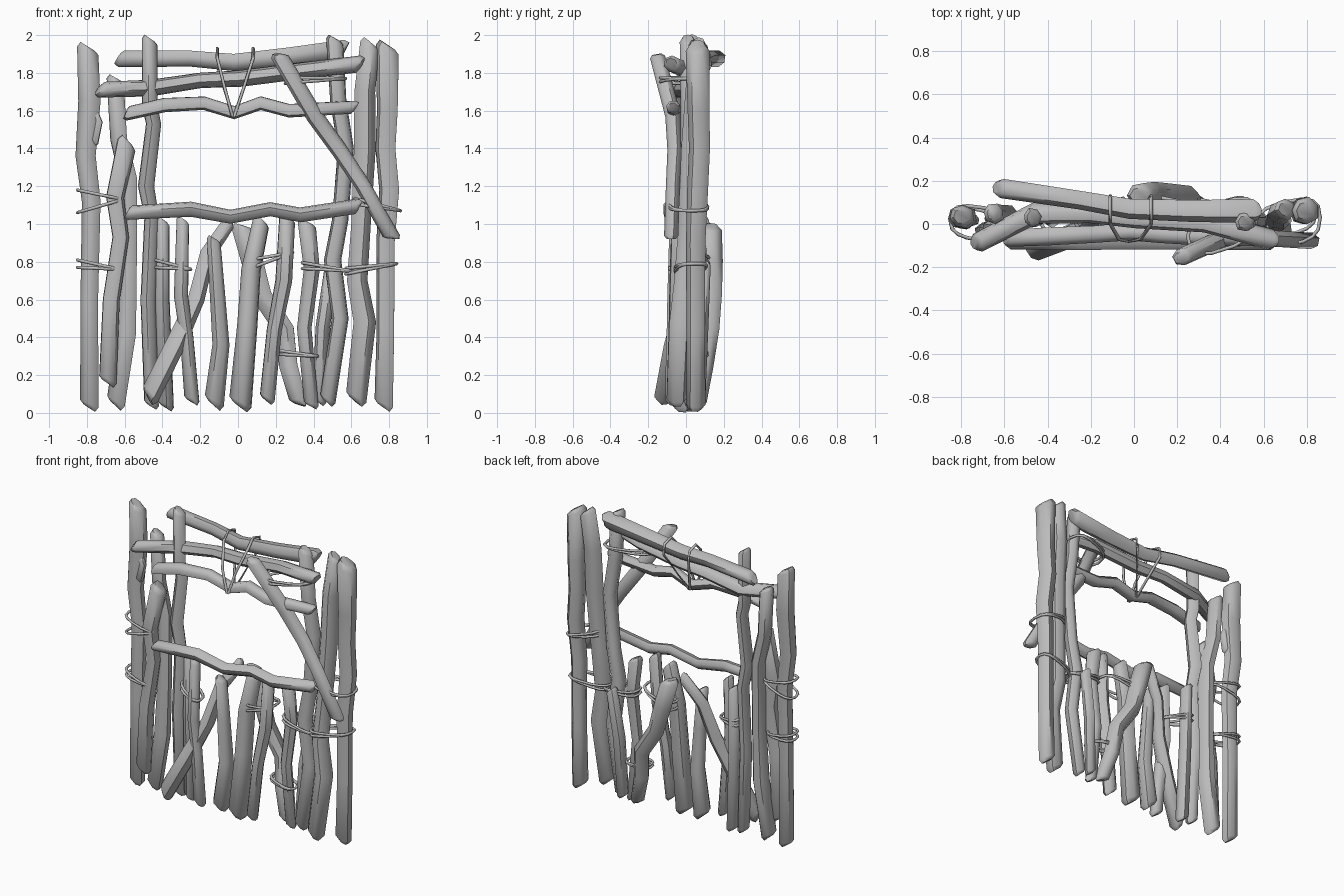
import bpy
import bmesh
import math
import random
from mathutils import Vector

cube = bpy.data.objects.get("Cube")
if cube:
    bpy.data.objects.remove(cube, do_unlink=True)

random.seed(4)
SIDES = 7

grey = bpy.data.materials.new("weathered_grey_wood")
grey.use_nodes = True
colour = (0.5, 0.5, 0.5, 1)
grey.diffuse_color = colour
grey.node_tree.nodes["Principled BSDF"].inputs["Base Color"].default_value = colour


def finish(name, bm, angle):
    """Turn a bmesh into a shaded, coloured object."""
    bmesh.ops.recalc_face_normals(bm, faces=bm.faces[:])
    mesh = bpy.data.meshes.new(name)
    bm.to_mesh(mesh)
    bm.free()
    mesh.materials.append(grey)
    obj = bpy.data.objects.new(name, mesh)
    bpy.context.collection.objects.link(obj)
    bpy.ops.object.select_all(action="DESELECT")
    obj.select_set(True)
    bpy.context.view_layer.objects.active = obj
    bpy.ops.object.shade_smooth_by_angle(angle=math.radians(angle))


def blend(values, t):
    """Value at t along evenly spaced values."""
    place = t * (len(values) - 1)
    i = min(int(place), len(values) - 2)
    return values[i] + (values[i + 1] - values[i]) * (place - i)


def stick(name, path, depth, radius):
    """Crooked branch: path holds (x, z); depth and radius are blended along it."""
    last = len(path) - 1
    points = [Vector((x, blend(depth, i / last), z)) for i, (x, z) in enumerate(path)]
    bm = bmesh.new()
    rings = []
    phase = random.uniform(0, math.tau)
    bumps = [random.uniform(0.93, 1.14) for _ in range(SIDES)]

    def add_ring(centre, tangent, size, slant):
        side = tangent.cross(Vector((0, 1, 0))).normalized()
        out = side.cross(tangent).normalized()
        ring = []
        for k in range(SIDES):
            a = phase + math.tau * k / SIDES
            offset = (side * math.cos(a) + out * math.sin(a)) * size * bumps[k]
            ring.append(bm.verts.new(centre + offset + tangent * slant * math.cos(a)))
        rings.append(ring)

    for i, p in enumerate(points):
        before, after = points[max(i - 1, 0)], points[min(i + 1, last)]
        tangent = (after - before).normalized()
        size = blend(radius, i / last)
        if i == 0:
            # Chipped first end
            add_ring(p + tangent * size * 0.35, tangent, size * 0.65, size * 0.45)
            add_ring(p + tangent * size * 0.8, tangent, size, size * 0.45)
        elif i == last:
            # Chipped last end
            add_ring(p - tangent * size * 0.8, tangent, size, size * 0.45)
            add_ring(p - tangent * size * 0.35, tangent, size * 0.65, size * 0.45)
        else:
            add_ring(p, tangent, size * random.uniform(0.95, 1.08), 0)
    for lower, upper in zip(rings, rings[1:]):
        for k in range(SIDES):
            n = (k + 1) % SIDES
            bm.faces.new((lower[k], lower[n], upper[n], upper[k]))
    bm.faces.new(rings[0])
    bm.faces.new(rings[-1])
    finish(name, bm, 54)


def cord(name, points, thickness=0.009):
    """Closed thin cord through the given points."""
    bm = bmesh.new()
    points = [Vector(p) for p in points]
    rings = []
    for i, p in enumerate(points):
        tangent = (points[(i + 1) % len(points)] - points[i - 1]).normalized()
        helper = Vector((0, 0, 1)) if abs(tangent.z) < 0.8 else Vector((1, 0, 0))
        side = tangent.cross(helper).normalized()
        out = side.cross(tangent)
        rings.append([bm.verts.new(p + (side * math.cos(a) + out * math.sin(a)) * thickness)
                      for a in (math.tau * k / 5 for k in range(5))])
    for i, ring in enumerate(rings):
        previous = rings[i - 1]
        for k in range(5):
            n = (k + 1) % 5
            bm.faces.new((previous[k], previous[n], ring[n], ring[k]))
    finish(name, bm, 80)


def lashing(name, x_ends, z_ends, y_ends, half_depth, spread=0.06):
    """Two crossing turns of cord round a group of uprights."""
    for turn, tilt in (("lower", -1), ("upper", 1)):
        loop = []
        for k in range(14):
            a = math.tau * k / 14
            c, s = math.cos(a), math.sin(a)
            t = (1 + math.copysign(abs(c) ** 0.75, c)) / 2
            bulge = half_depth * math.copysign(abs(s) ** 0.75, s)
            loop.append((blend(x_ends, t), blend(y_ends, t) + bulge,
                         blend(z_ends, t) + tilt * spread / 2 * (1 - t)))
        cord(name + "_" + turn, loop)


# Tall uprights on the right-hand side of the frame
stick("outer_right_post", [(-.8, 1.96), (-.79, 1.65), (-.81, 1.36), (-.78, 1.12), (-.79, .6), (-.79, .01)],
      (.035, .02), (.055, .056, .046, .048))
stick("right_post_knot", [(-.77, 1.62), (-.74, 1.54), (-.77, 1.42)], (.02, .02), (.02, .03))
stick("rear_right_post", [(-.65, 1.79), (-.63, 1.45), (-.58, 1.24), (-.58, .75), (-.59, .42), (-.65, .02)],
      (.05, .02), (.045, .05))
stick("flared_right_post", [(-.58, 1.46), (-.65, 1.14), (-.62, .93), (-.67, .6), (-.69, .14)],
      (-.02, -.04), (.052, .042, .046))
stick("inner_right_post", [(-.47, 2), (-.47, 1.62), (-.45, 1.53), (-.49, 1.2), (-.46, 1.04), (-.48, .6), (-.46, .02)],
      (.03, .03), (.043, .04))

# Tall uprights on the left-hand side of the frame
stick("inner_left_post", [(.51, 2), (.53, 1.65), (.57, 1.4), (.54, 1.02), (.5, .81), (.54, .5), (.47, .04)],
      (.01, .02), (.044, .042))
stick("middle_left_post", [(.7, 1.98), (.67, 1.7), (.67, 1.4), (.65, 1), (.63, .7), (.67, .48), (.62, .04)],
      (.07, -.05), (.05, .054))
stick("outer_left_post", [(.79, 1.97), (.79, 1.6), (.78, 1.4), (.8, 1.18), (.78, .9), (.78, .44), (.77, .01)],
      (.06, .07, .05, .05), (.062, .05, .05))

# Short palings filling the lower half
stick("paling_first", [(-.4, 1.04), (-.4, .6), (-.38, .01)], (.05, .03), (.04, .044))
stick("paling_second", [(-.29, 1.04), (-.3, .62), (-.27, .4), (-.24, .04)], (-.05, -.07), (.036, .042))
stick("leaning_paling", [(-.03, 1.03), (-.16, .84), (-.22, .6), (-.33, .36), (-.48, .06)], (.1, -.12), (.035, .052))
stick("paling_third", [(-.13, .94), (-.11, .65), (-.09, .36), (-.13, .02)], (.0, .0), (.038, .057))
stick("paling_fourth", [(.13, 1.04), (.07, .76), (.05, .46), (.01, .01)], (.0, -.02), (.044, .058))
stick("rear_leaning_paling", [(.02, 1.01), (.08, .8), (.13, .62), (.25, .44), (.27, .25), (.33, .03)],
      (.13, .14, .12, .06), (.054, .042))
stick("paling_fifth", [(.26, 1.06), (.24, .7), (.19, .44), (.15, .05)], (-.03, -.06), (.042, .04))
stick("paling_sixth", [(.36, 1.03), (.39, .76), (.35, .45), (.39, .02)], (.03, .03), (.045, .036))
stick("paling_seventh", [(.5, .8), (.45, .45), (.43, .04)], (.1, .07), (.034, .034))

# Crossbeams and diagonal brace
stick("top_beam", [(-.65, 1.88), (-.25, 1.88), (-.02, 1.86), (.27, 1.89), (.59, 1.93)],
      (.17, .11, .07, .06, .06), (.044, .044, .054))
stick("upper_beam", [(-.75, 1.71), (-.46, 1.72), (-.2, 1.76), (.01, 1.77), (.33, 1.81), (.67, 1.85)],
      (-.1, .05, .05, .03, .01, -.08), (.043, .046))
stick("lintel_beam", [(-.61, 1.58), (-.39, 1.63), (-.18, 1.64), (-.02, 1.59), (.12, 1.64), (.27, 1.6), (.64, 1.62)],
      (-.07, -.04, -.07), (.038, .036))
stick("sill_beam", [(-.6, 1.06), (-.25, 1.08), (-.04, 1.04), (.17, 1.08), (.33, 1.05), (.66, 1.1)],
      (-.08, -.08), (.035, .037))
stick("diagonal_brace", [(.21, 1.91), (.41, 1.57), (.54, 1.39), (.66, 1.21), (.83, .91)],
      (-.16, -.07, -.06, -.07, -.08), (.042, .04))

# Cord lashings round the uprights
lashing("upper_right_lashing", (-.85, -.61), (1.12, 1.13), (.02, -.01), .075, .12)
lashing("lower_right_lashing", (-.85, -.63), (.79, .76), (.02, -.02), .07, .04)
lashing("paling_lashing", (-.44, -.25), (.79, .76), (.04, -.05), .06, .04)
lashing("middle_lashing", (.04, .29), (.78, .85), (.05, .0), .09, .05)
lashing("inner_left_lashing", (.34, .61), (.78, .75), (.03, .0), .07, .03)
lashing("outer_left_lashing", (.57, .84), (.75, .79), (.0, .05), .075, .03)
lashing("low_lashing", (.22, .42), (.32, .3), (.07, .03), .06, .02)
lashing("upper_left_lashing", (.62, .86), (1.12, 1.07), (-.01, .03), .1, .03)
lashing("beam_end_lashing", (.25, .57), (1.76, 1.77), (-.06, .04), .11, .03)

# V-shaped cords tying the beams together
for label, top, bottom in (("right", -.11, -.03), ("left", .08, -.02)):
    middle = (top + bottom) / 2
    cord("beam_tie_" + label, [(top, .05, 1.93), (top, .12, 1.91), (top, .13, 1.84), (bottom, .0, 1.58),
                               (bottom, -.08, 1.57), (middle, -.07, 1.72), (top, .0, 1.88)])
